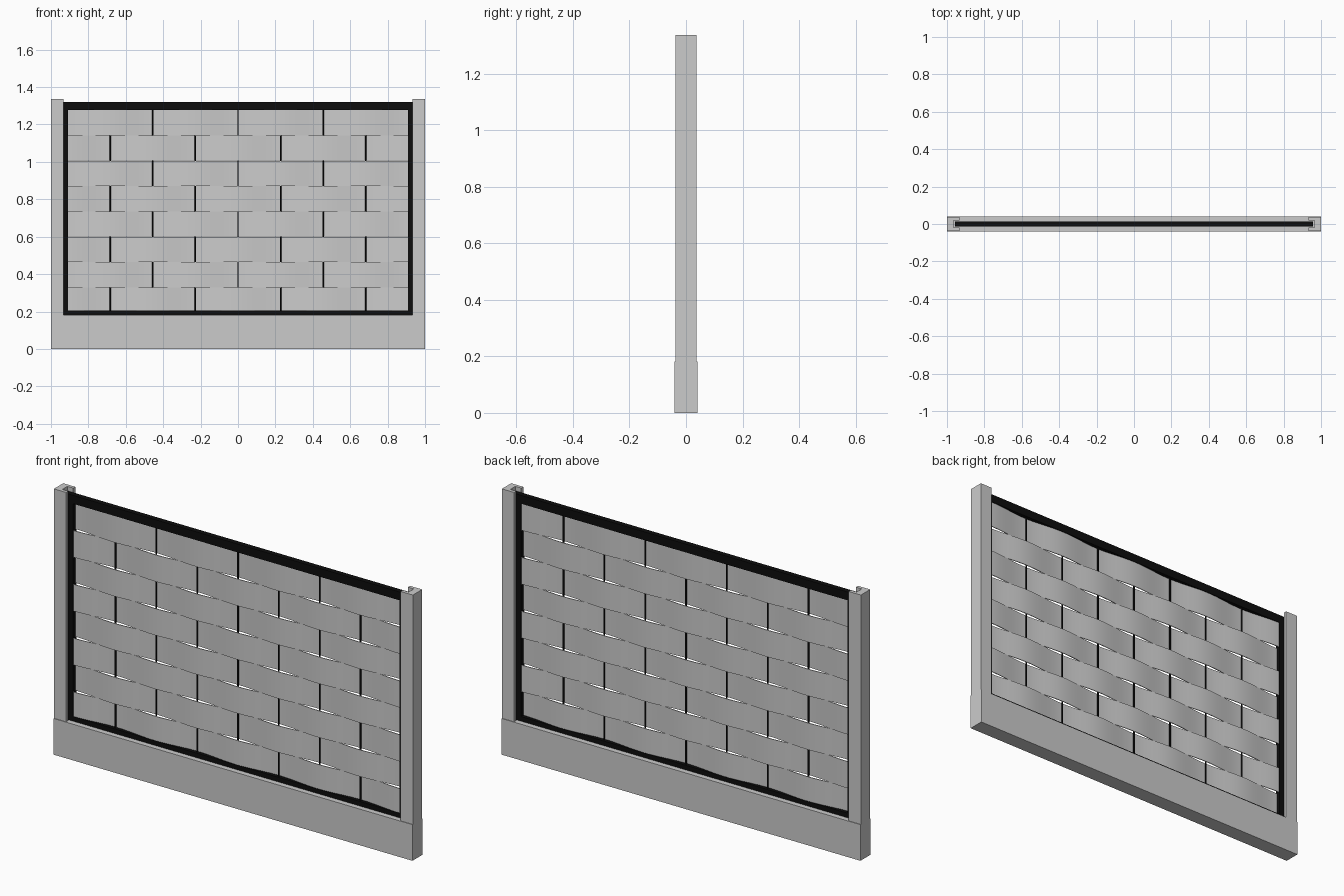
import bpy, bmesh, math

if "Cube" in bpy.data.objects:
    bpy.data.objects.remove(bpy.data.objects["Cube"])

black = bpy.data.materials.new("black_metal")
black.diffuse_color = (0.004, 0.004, 0.004, 1)
black.use_nodes = True
black.node_tree.nodes["Principled BSDF"].inputs["Base Color"].default_value = black.diffuse_color


def make(name, bm, mat=None):
    bmesh.ops.recalc_face_normals(bm, faces=bm.faces)
    me = bpy.data.meshes.new(name)
    bm.to_mesh(me)
    bm.free()
    ob = bpy.data.objects.new(name, me)
    bpy.context.collection.objects.link(ob)
    if mat:
        me.materials.append(mat)
    return ob


def prism(name, outline, z0, z1, mat=None):
    """Extrude an xy outline from z0 to z1."""
    bm = bmesh.new()
    face = bm.faces.new([bm.verts.new((x, y, z0)) for x, y in outline])
    new = bmesh.ops.extrude_face_region(bm, geom=[face])["geom"]
    verts = [g for g in new if isinstance(g, bmesh.types.BMVert)]
    bmesh.ops.translate(bm, verts=verts, vec=(0, 0, z1 - z0))
    return make(name, bm, mat)


def box(name, x0, x1, hy, z0, z1, mat=None):
    return prism(name, [(x0, -hy), (x1, -hy), (x1, hy), (x0, hy)], z0, z1, mat)


# Base board
box("base_board", -1, 1, 0.04, 0, 0.182)

# Channel posts, open towards the panel
channel = [(1, -0.037), (1, 0.037), (0.932, 0.037), (0.932, 0.02),
           (0.965, 0.02), (0.965, -0.02), (0.932, -0.02), (0.932, -0.037)]
for side, s in (("left", -1), ("right", 1)):
    prism(side + "_post", [(x * s, y) for x, y in channel], 0.182, 1.337)
    box(side + "_frame_bar", s * 0.91, s * 0.957, 0.013, 0.182, 1.319, black)

# Top and bottom frame bars
box("top_frame_bar", -0.91, 0.91, 0.013, 1.277, 1.319, black)
box("bottom_frame_bar", -0.91, 0.91, 0.013, 0.182, 0.205, black)

# Upright rods
PITCH = 0.2275
for k in range(-3, 4):
    bm = bmesh.new()
    bmesh.ops.create_cone(bm, cap_ends=True, segments=12, radius1=0.004,
                          radius2=0.004, depth=1.08)
    bmesh.ops.translate(bm, verts=bm.verts, vec=(k * PITCH, 0, 0.741))
    make("upright_rod", bm, black)

# Woven slats, alternating sides of the rods row by row
ROWS, Z0, Z1, AMP, HALF = 8, 0.193, 1.277, 0.0085, 0.002
height = (Z1 - Z0) / ROWS
steps = 96
for r in range(ROWS):
    sign = 1 if r % 2 else -1
    xs = [-0.911 + 1.822 * i / steps for i in range(steps + 1)]
    wave = [(x, sign * AMP * math.cos(math.pi * x / PITCH)) for x in xs]
    outline = [(x, y - HALF) for x, y in wave]
    outline += [(x, y + HALF) for x, y in reversed(wave)]
    top = Z1 - (ROWS - 1 - r) * height
    slat = prism("woven_slat", outline, top - height + 0.0005, top - 0.0005)
    bpy.ops.object.select_all(action='DESELECT')
    slat.select_set(True)
    bpy.context.view_layer.objects.active = slat
    bpy.ops.object.shade_smooth_by_angle(angle=math.radians(30))
